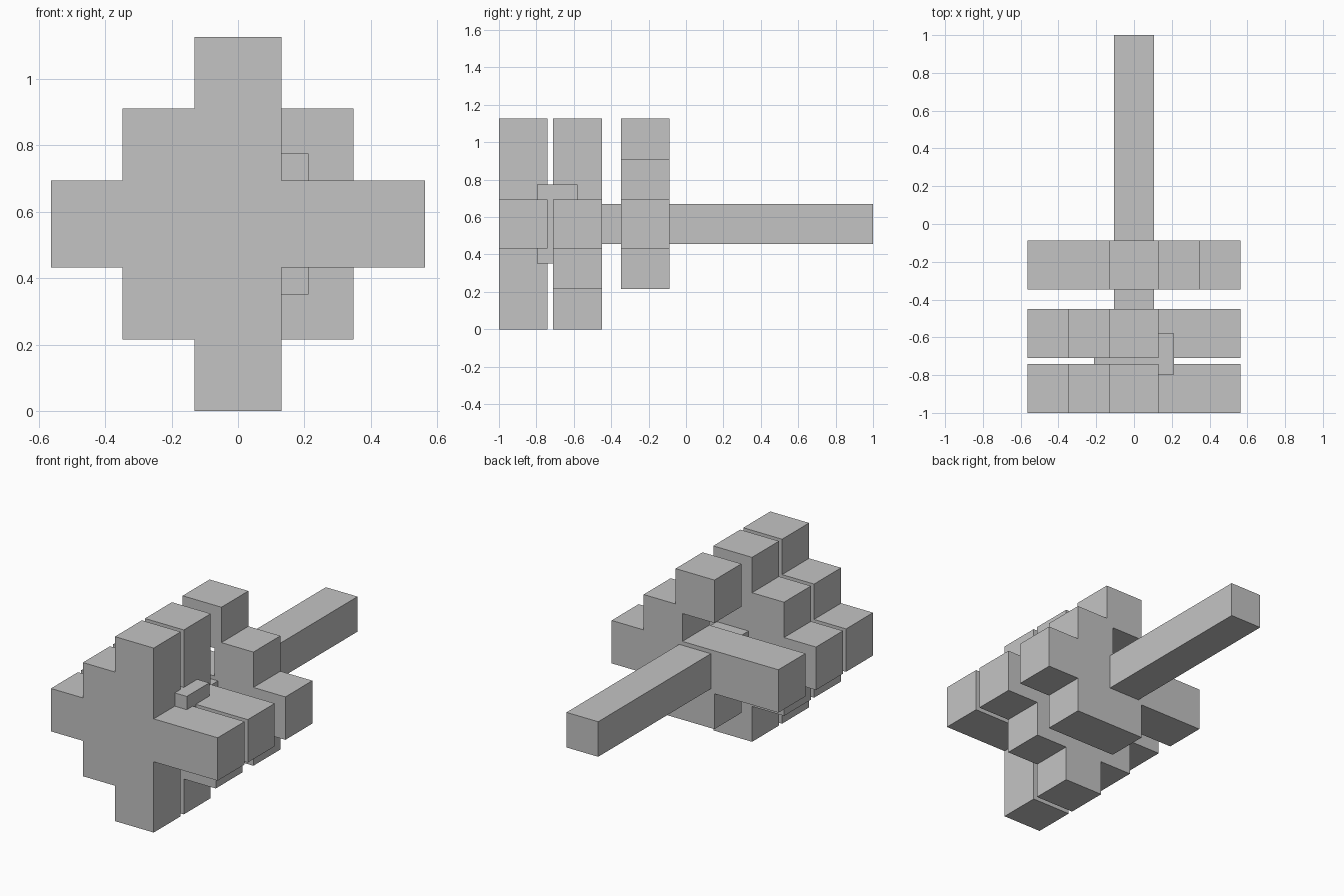
import bpy
import bmesh

cube = bpy.data.objects.get("Cube")
if cube:
    bpy.data.objects.remove(cube, do_unlink=True)

PITCH, HALF, MID_Z = 0.216, 0.131, 0.563

# One plain grey for everything
grey = bpy.data.materials.new("plain grey")
grey.use_nodes = True
colour = (0.55, 0.55, 0.55, 1)
grey.diffuse_color = colour
grey.node_tree.nodes["Principled BSDF"].inputs["Base Color"].default_value = colour


def add_object(name, bm):
    bmesh.ops.recalc_face_normals(bm, faces=bm.faces)
    mesh = bpy.data.meshes.new(name)
    bm.to_mesh(mesh)
    bm.free()
    mesh.materials.append(grey)
    obj = bpy.data.objects.new(name, mesh)
    bpy.context.collection.objects.link(obj)
    return obj


def box(name, half_width, y0, y1):
    """Square beam running along y, centred on the axis."""
    bm = bmesh.new()
    bmesh.ops.create_cube(bm, size=1)
    for v in bm.verts:
        v.co.x *= 2 * half_width
        v.co.y = y0 if v.co.y < 0 else y1
        v.co.z = MID_Z + v.co.z * 2 * half_width
    return add_object(name, bm)


def layer(name, y0, y1, missing):
    """Diamond of overlapping cubes, without the missing ones, as one solid."""
    cubes = [(i * PITCH, k * PITCH) for i in range(-2, 3) for k in range(-2, 3)
             if abs(i) + abs(k) <= 2 and (i, k) not in missing]
    cuts = sorted(i * PITCH + s * HALF for i in range(-2, 3) for s in (-1, 1))
    spans = list(zip(cuts, cuts[1:]))
    bm = bmesh.new()
    for a, b in spans:
        for c, d in spans:
            x, z = (a + b) / 2, (c + d) / 2
            if any(abs(x - u) < HALF and abs(z - w) < HALF for u, w in cubes):
                bm.faces.new([bm.verts.new((px, y0, MID_Z + pz))
                              for px, pz in ((a, c), (b, c), (b, d), (a, d))])
    # Merge the cells into one outline, then give it depth
    bmesh.ops.remove_doubles(bm, verts=bm.verts, dist=0.0005)
    bmesh.ops.dissolve_limit(bm, angle_limit=0.01, verts=bm.verts, edges=bm.edges)
    result = bmesh.ops.extrude_face_region(bm, geom=bm.faces[:], use_keep_orig=True)
    for item in result["geom"]:
        if isinstance(item, bmesh.types.BMVert):
            item.co.y = y1
    return add_object(name, bm)


# Three stepped slabs, each with its own cubes left out
layer("front_slab", -1.0, -0.74, {(1, 1), (1, -1)})
layer("middle_slab", -0.71, -0.45, {(1, 1)})
layer("back_slab", -0.347, -0.087, {(-1, 1), (0, 1), (-1, -1), (0, -2)})

# Block joining the front slabs, and the long rear beam
box("joining_block", 0.212, -0.797, -0.58)
box("rear_beam", 0.107, -0.58, 1.0)
